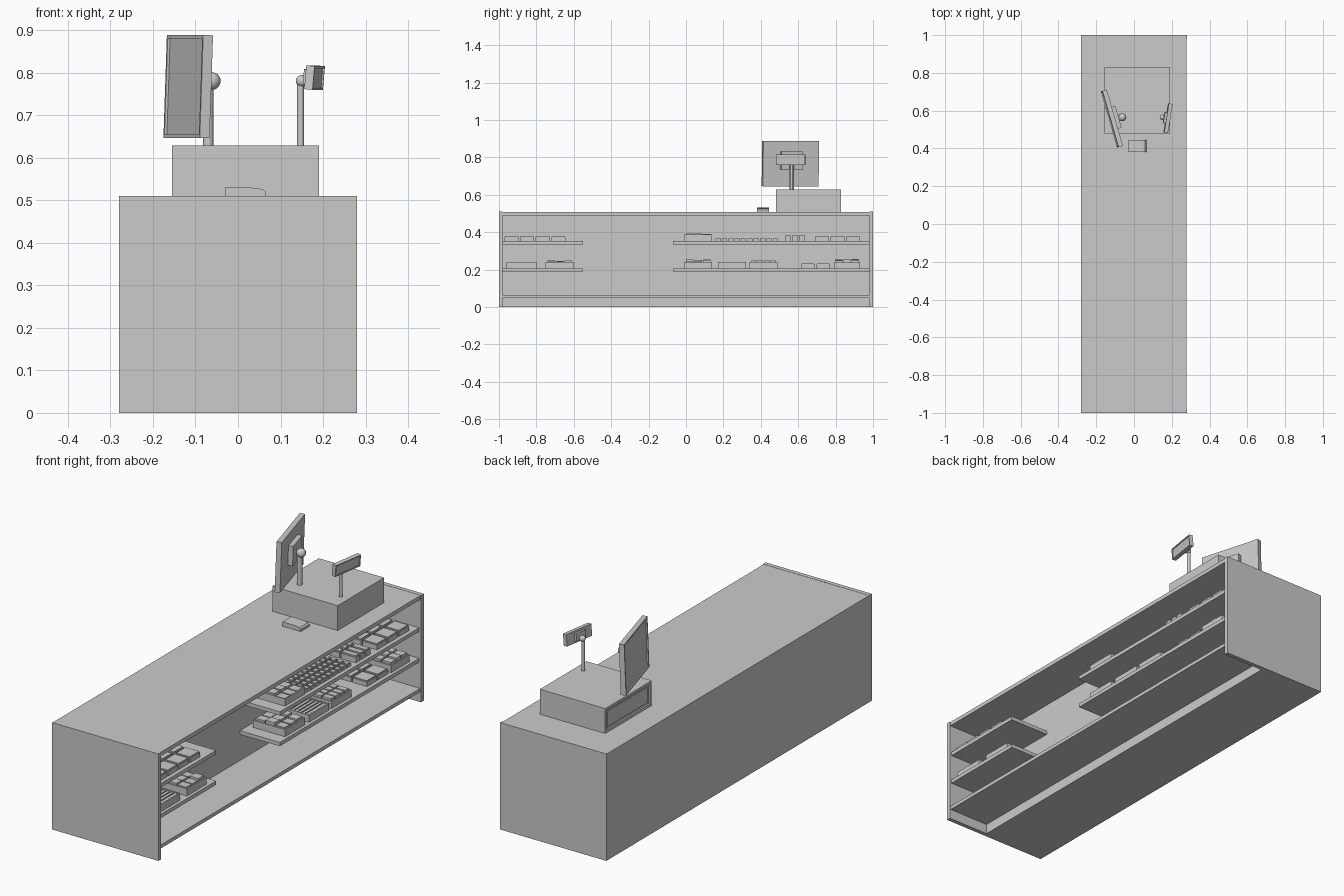
import bpy, bmesh, random
from math import radians
from mathutils import Matrix, Vector

if "Cube" in bpy.data.objects:
    bpy.data.objects.remove(bpy.data.objects["Cube"])

random.seed(4)


def finish(name, bm, loc=(0, 0, 0), rot=(0, 0, 0)):
    bmesh.ops.recalc_face_normals(bm, faces=bm.faces)
    me = bpy.data.meshes.new(name)
    bm.to_mesh(me)
    bm.free()
    ob = bpy.data.objects.new(name, me)
    ob.location = loc
    ob.rotation_euler = [radians(a) for a in rot]
    bpy.context.collection.objects.link(ob)
    return ob


def add_box(bm, x0, x1, y0, y1, z0, z1):
    m = Matrix.Translation(((x0 + x1) / 2, (y0 + y1) / 2, (z0 + z1) / 2)) @ \
        Matrix.Diagonal((x1 - x0, y1 - y0, z1 - z0, 1))
    return bmesh.ops.create_cube(bm, size=1, matrix=m)["verts"]


def boxes(name, items, loc=(0, 0, 0), rot=(0, 0, 0)):
    bm = bmesh.new()
    for b in items:
        add_box(bm, *b)
    return finish(name, bm, loc, rot)


def framed_box(name, dims, border, depth, loc, rot=(0, 0, 0)):
    """Box whose -x face has a recessed panel."""
    bm = bmesh.new()
    add_box(bm, *dims)
    bm.normal_update()
    f = min(bm.faces, key=lambda f: f.calc_center_median().x)
    bmesh.ops.inset_region(bm, faces=[f], thickness=border)
    r = bmesh.ops.extrude_face_region(bm, geom=[f])
    vs = [v for v in r["geom"] if isinstance(v, bmesh.types.BMVert)]
    bmesh.ops.translate(bm, verts=vs, vec=(depth, 0, 0))
    if f.is_valid:
        bmesh.ops.delete(bm, geom=[f], context='FACES_ONLY')
    return finish(name, bm, loc, rot)


def post(name, x, y, z0, z1, r, ball_x, ball_r):
    bm = bmesh.new()
    bmesh.ops.create_cone(bm, cap_ends=True, segments=20, radius1=r, radius2=r, depth=z1 - z0,
                          matrix=Matrix.Translation((x, y, (z0 + z1) / 2)))
    bmesh.ops.create_uvsphere(bm, u_segments=20, v_segments=12, radius=ball_r,
                              matrix=Matrix.Translation((ball_x, y, z1)))
    ob = finish(name, bm)
    for p in ob.data.polygons:
        p.use_smooth = len(p.vertices) < 5
    bpy.context.view_layer.objects.active = ob
    ob.select_set(True)
    bpy.ops.object.shade_smooth_by_angle(angle=radians(40))
    ob.select_set(False)


def grid(x0, x1, y0, y1, nx, ny, z, h, gap, jitter=0.0):
    dx, dy = (x1 - x0) / nx, (y1 - y0) / ny
    return [(x0 + i * dx + gap, x0 + (i + 1) * dx - gap, y0 + j * dy + gap, y0 + (j + 1) * dy - gap,
             z, z + h - random.random() * jitter) for i in range(nx) for j in range(ny)]


# counter carcass
W, BACK = 0.28, 0.06
boxes("counter_body", [(-W, BACK, -0.98, 0.98, 0, 0.49)])
boxes("counter_top", [(-W, W - 0.003, -0.98, 0.98, 0.49, 0.509)])
for s, n in ((-1, "front"), (1, "rear")):
    boxes(n + "_end_panel", [(-W, W, min(s, s * 0.98), max(s, s * 0.98), 0, 0.51)])
boxes("bottom_shelf", [(BACK, W - 0.005, -0.98, 0.98, 0.048, 0.065)])

# inner shelves, with the sitting gap between them
UP, LOW = 0.353, 0.207
for z, n in ((UP, "upper"), (LOW, "lower")):
    boxes(n + "_short_shelf", [(BACK, W - 0.01, -0.98, -0.55, z - 0.018, z)])
    boxes(n + "_long_shelf", [(BACK, W - 0.01, -0.07, 0.98, z - 0.018, z)])

# open trays with packed goods
X0, X1 = 0.085, 0.255


def tray(name, y0, y1, z, nx, ny, fill, h=0.034, jitter=0.0):
    t = 0.006
    walls = [(X0, X1, y0, y1, z, z + 0.005),
             (X0, X0 + t, y0, y1, z, z + h), (X1 - t, X1, y0, y1, z, z + h),
             (X0 + t, X1 - t, y0, y0 + t, z, z + h), (X0 + t, X1 - t, y1 - t, y1, z, z + h)]
    boxes(name, walls)
    boxes(name + "_goods", grid(X0 + t, X1 - t, y0 + t, y1 - t, nx, ny, z + 0.005, fill, 0.003, jitter))


tray("upper_tray", -0.01, 0.14, UP, 3, 3, 0.037, jitter=0.012)
tray("lower_tray_a", -0.96, -0.80, LOW, 8, 1, 0.027)
tray("lower_tray_b", -0.75, -0.60, LOW, 3, 3, 0.038, jitter=0.008)
tray("lower_tray_c", -0.01, 0.14, LOW, 3, 3, 0.044, jitter=0.012)
tray("lower_tray_d", 0.17, 0.32, LOW, 8, 1, 0.027)
tray("lower_tray_e", 0.34, 0.49, LOW, 3, 4, 0.037)
tray("lower_tray_f", 0.79, 0.93, LOW, 3, 3, 0.046, jitter=0.012)


# loose packets: a body with a slimmer lid
def packets(name, y0, y1, nx, ny, z, h, gap):
    body = grid(X0, X1, y0, y1, nx, ny, z, h * 0.8, gap)
    lids = grid(X0, X1, y0, y1, nx, ny, z + h * 0.8, h * 0.2, gap + 0.003)
    boxes(name, body + lids)


packets("upper_packets_a", -0.975, -0.64, 2, 4, UP, 0.027, 0.004)
packets("upper_packets_b", 0.525, 0.64, 2, 3, UP, 0.032, 0.003)
packets("upper_packets_c", 0.685, 0.935, 2, 3, UP, 0.028, 0.004)
packets("lower_packets", 0.61, 0.775, 2, 2, LOW, 0.026, 0.004)
packets("small_packets", 0.155, 0.495, 5, 10, UP, 0.017, 0.003)

# cash drawer unit
framed_box("till_base", (-0.155, 0.19, 0.48, 0.83, 0.509, 0.628), 0.018, 0.008, (0, 0, 0))
boxes("till_drawer", [(-0.152, -0.14, 0.503, 0.807, 0.532, 0.605)])

# operator monitor
mloc, mrot = (-0.117, 0.558, 0.767), (0, 2, 16)
framed_box("monitor", (-0.012, 0.012, -0.155, 0.155, -0.121, 0.121), 0.011, 0.006, mloc, mrot)
boxes("monitor_mount", [(0.012, 0.034, -0.06, 0.06, -0.03, 0.065),
                        (0.034, 0.046, -0.012, 0.012, 0.0, 0.024)], mloc, mrot)
post("monitor_post", -0.07, 0.565, 0.62, 0.78, 0.012, -0.062, 0.021)

# customer display
dloc, drot = (0.18, 0.56, 0.788), (0, -5, 171)
framed_box("customer_display", (-0.01, 0.01, -0.078, 0.078, -0.028, 0.028), 0.007, 0.004, dloc, drot)
boxes("display_mount", [(0.01, 0.022, -0.03, 0.03, -0.018, 0.018)], dloc, drot)
post("display_post", 0.147, 0.565, 0.62, 0.78, 0.008, 0.15, 0.014)

# hand-sized card reader with a sloping nose
profile = [(-0.03, 0.509), (-0.03, 0.531), (0.04, 0.529), (0.058, 0.526), (0.065, 0.519), (0.065, 0.509)]
bm = bmesh.new()
face = bm.faces.new([bm.verts.new((x, 0.38, z)) for x, z in profile])
r = bmesh.ops.extrude_face_region(bm, geom=[face])
bmesh.ops.translate(bm, verts=[v for v in r["geom"] if isinstance(v, bmesh.types.BMVert)],
                    vec=Vector((0, 0.065, 0)))
if len([f for f in bm.faces if len(f.verts) == 6]) < 2:
    bm.faces.new([v for v in bm.verts if v.co.y < 0.4])
finish("card_reader", bm)
